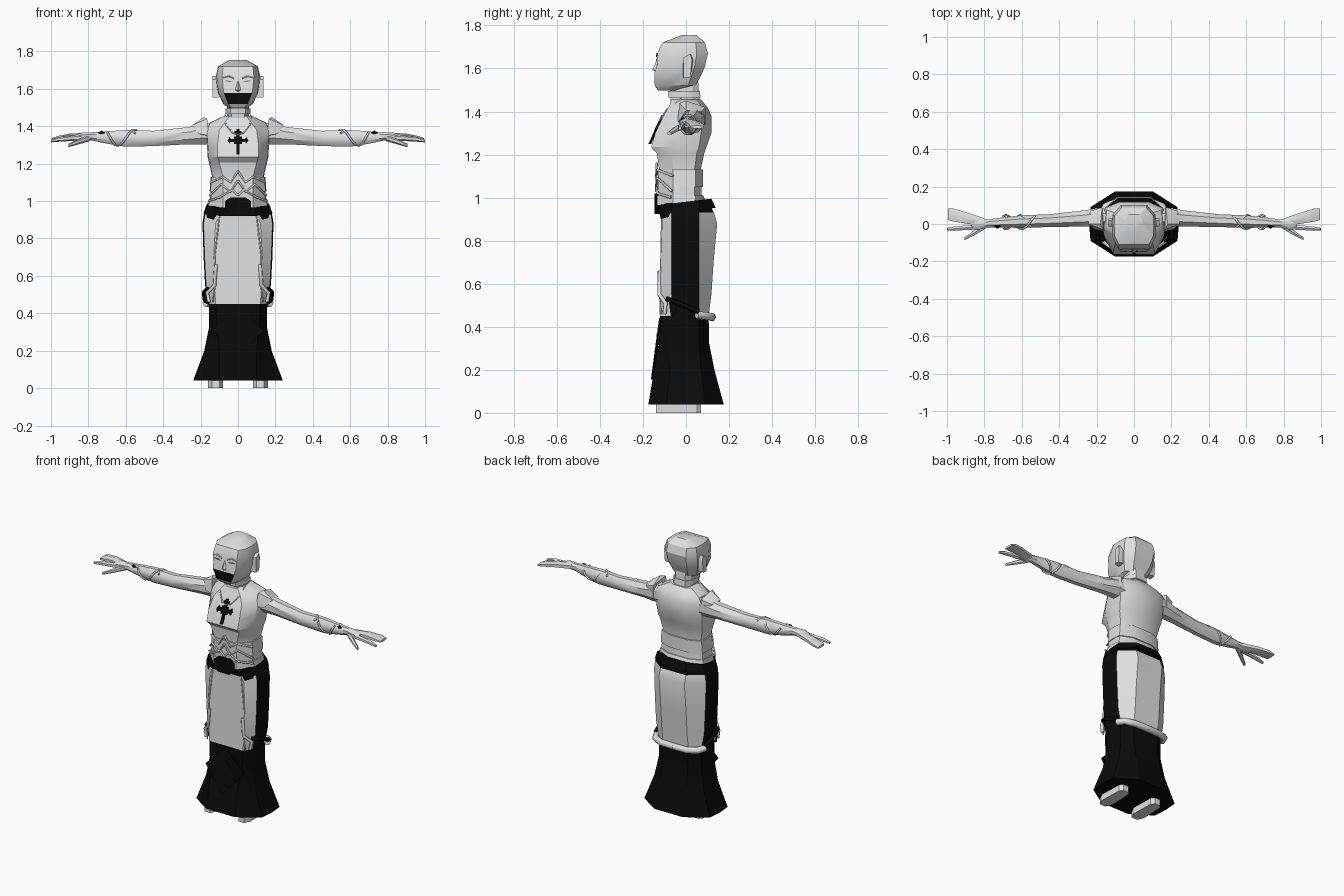
import bpy, bmesh, math
from mathutils import Vector


def material(name, v):
    m = bpy.data.materials.new(name)
    m.diffuse_color = (v, v, v, 1)
    return m


WHITE = material("pale_grey", 0.75)
BLACK = material("black", 0.003)
GREY = material("mid_grey", 0.25)


def finish(name, bm, mats, angle=32):
    bmesh.ops.recalc_face_normals(bm, faces=bm.faces)
    me = bpy.data.meshes.new(name)
    bm.to_mesh(me)
    bm.free()
    for m in mats:
        me.materials.append(m)
    for p in me.polygons:
        p.use_smooth = True
    me.set_sharp_from_angle(angle=math.radians(angle))
    ob = bpy.data.objects.new(name, me)
    bpy.context.collection.objects.link(ob)
    return ob


def loft(name, rings, mats, rule=None, angle=32):
    """Skin closed rings; rule(row, segment) picks the colour."""
    bm = bmesh.new()
    vs = [[bm.verts.new(p) for p in r] for r in rings]
    n = len(rings[0])
    for i in range(len(vs) - 1):
        for j in range(n):
            k = (j + 1) % n
            f = bm.faces.new((vs[i][j], vs[i][k], vs[i + 1][k], vs[i + 1][j]))
            if rule:
                f.material_index = rule(i, min(j, n - 1 - j))
    bm.faces.new(vs[0])
    bm.faces.new(vs[-1])
    return finish(name, bm, mats, angle)


def section(z, w, yf, yb, fx, bx, y1, y2):
    """Mirrored body cross-section: front, side and back points."""
    half = [(0, yf), (fx, yf), (w * .97, y1), (w, (y1 + y2) / 2),
            (w * .97, y2), (bx, yb), (0, yb)]
    pts = half + [(-x, y) for x, y in half[-2:0:-1]]
    return [Vector((x, y, z)) for x, y in pts]


def hull(name, pts, mat, pair=False, sym=False):
    """Convex solid; sym mirrors its points, pair makes left and right."""
    if sym:
        pts = pts + [(-x, y, z) for x, y, z in pts if x]
    for s, side in ((1, "_left"), (-1, "_right")) if pair else ((1, ""),):
        bm = bmesh.new()
        for x, y, z in pts:
            bm.verts.new((s * x, y, z))
        bmesh.ops.convex_hull(bm, input=bm.verts)
        bmesh.ops.dissolve_limit(bm, angle_limit=.02, verts=bm.verts, edges=bm.edges)
        finish(name + side, bm, [mat], 25)


def tube(name, pts, r, mat):
    """Mirrored pair of round cords."""
    cu = bpy.data.curves.new(name, 'CURVE')
    cu.dimensions = '3D'
    cu.bevel_depth, cu.bevel_resolution, cu.use_fill_caps = r, 1, True
    for s in (1, -1):
        sp = cu.splines.new('POLY')
        sp.points.add(len(pts) - 1)
        for p, (x, y, z) in zip(sp.points, pts):
            p.co = (s * x, y, z, 1)
    cu.materials.append(mat)
    bpy.context.collection.objects.link(bpy.data.objects.new(name, cu))


def limb(name, rings, n=8):
    """Pair of limbs running along x: (x, y, z, half depth, half height)."""
    for s, side in ((1, "_left"), (-1, "_right")):
        loft(name + side, [[Vector((s * x, y + ry * math.cos(a), z + rz * math.sin(a)))
             for a in (2 * math.pi * (k + .5) / n for k in range(n))]
             for x, y, z, ry, rz in rings], [WHITE], angle=40)


# skirt: black with pale front and back panels
skirt = [(.04, .24, -.175, .175, .10, .10, -.09, .09),
         (.20, .18, -.148, .132, .10, .09, -.075, .07),
         (.32, .156, -.125, .108, .11, .09, -.07, .06),
         (.45, .156, -.12, .105, .12, .09, -.068, .06),
         (.55, .176, -.12, .118, .125, .09, -.068, .06),
         (.70, .184, -.116, .128, .13, .09, -.068, .06),
         (.88, .190, -.112, .145, .12, .09, -.068, .06),
         (.93, .182, -.112, .130, .10, .09, -.068, .06),
         (.975, .160, -.118, .105, .09, .08, -.068, .06)]
loft("skirt", [section(*s) for s in skirt], [BLACK, WHITE],
     lambda i, s: int(3 <= i <= 6 and s in (0, 1, 4, 5)))

# belt, tilted up at the back, with a front buckle
belt = [section(.93, .184, -.122, .138, .10, .09, -.068, .06),
        section(.975, .168, -.130, .118, .09, .08, -.068, .06)]
for ring in belt:
    for p in ring:
        p.z += .12 * (p.y + .05)
loft("belt", belt, [BLACK])
hull("buckle", [(.07, y, z) for y in (-.12, -.142) for z in (.95, 1.0)]
     + [(.04, y, z) for y in (-.12, -.146) for z in (.925, 1.02)], BLACK, sym=True)
hull("hip_patch", [(.10, -.10, .97), (.17, -.06, .975), (.18, -.06, .915), (.13, -.118, .90),
                   (.10, -.125, .95), (.12, -.125, .965)], BLACK, pair=True)

# skirt trim
tube("apron_edge", [(.10, -.112, .92), (.125, -.116, .70), (.122, -.121, .55), (.135, -.118, .46)], .004, WHITE)
tube("front_ribbon", [(.118, -.122, .66), (.125, -.124, .55), (.165, -.095, .51), (.155, -.10, .46)], .010, WHITE)
tube("side_cord", [(.162, -.09, .53), (.18, -.05, .515), (.18, 0, .495), (.176, .06, .47)], .012, BLACK)
hull("side_knot", [(.15, -.07, .44), (.185, -.05, .46), (.19, -.04, .52), (.17, -.08, .52)], BLACK, pair=True)
tube("back_band", [(.172, .05, .455), (.15, .095, .45), (.09, .118, .445), (0, .12, .445)], .020, WHITE)
for k, nm in ((1, "diamond_panel"), (.45, "diamond_inlay")):
    o = .004 if k < 1 else 0
    hull(nm, [(0, y - o - .038 * k, .31 - .155 * k) for y in (-.125, -.115)]
         + [(.135 * k, y - o - .012, .31) for y in (-.125, -.115)]
         + [(0, y - o - .012 * (1 - k), .31 + .13 * k) for y in (-.125, -.115)], BLACK, sym=True)

# feet
hull("foot", [(x, y, z) for z in (0, .07) for x, y in
     ((.10, -.14), (.14, -.14), (.16, -.10), (.155, .05), (.14, .07), (.10, .07), (.085, .05), (.08, -.10))],
     WHITE, pair=True)

# torso
torso = [(.94, .150, -.115, .085, .08, .07, -.06, .04),
         (1.02, .150, -.130, .072, .08, .07, -.06, .04),
         (1.13, .138, -.125, .068, .08, .07, -.06, .04),
         (1.205, .155, -.135, .085, .10, .08, -.07, .05),
         (1.235, .162, -.162, .095, .11, .08, -.075, .06),
         (1.30, .166, -.143, .118, .11, .08, -.06, .07),
         (1.38, .172, -.105, .118, .10, .08, -.03, .08),
         (1.42, .150, -.080, .100, .07, .07, -.02, .075),
         (1.455, .075, -.068, .070, .045, .04, -.02, .05)]
loft("torso", [section(*t) for t in torso], [WHITE])
loft("corset_band", [section(z, w, -.131, .078, .08, .07, -.06, .045)
                     for z, w in ((1.05, .152), (1.13, .146))], [WHITE])
loft("waistband", [section(z, w, -.134, yb, .08, .07, -.06, .045)
                   for z, w, yb in ((.965, .163, .10), (1.01, .156, .08))], [WHITE])
tube("upper_trim", [(.147, -.06, 1.10), (.08, -.132, 1.13), (.04, -.135, 1.10), (0, -.136, 1.16)], .006, WHITE)
tube("lower_trim", [(.152, -.065, 1.03), (.09, -.132, 1.09), (.04, -.136, 1.05), (0, -.138, 1.11)], .006, WHITE)
tube("hip_trim", [(.156, -.07, 1.0), (.10, -.132, 1.02), (.03, -.138, 1.06), (0, -.138, 1.03)], .006, WHITE)
hull("shoulder_guard", [(.155, -.04, 1.35), (.165, -.03, 1.44), (.18, 0, 1.45), (.245, .0, 1.405),
                        (.235, .07, 1.40), (.17, .09, 1.42), (.17, .09, 1.34), (.21, -.03, 1.36)], WHITE, pair=True)

# arms and hands
limb("arm", [(.13, .035, 1.36, .055, .06), (.20, .035, 1.36, .055, .062), (.26, .03, 1.35, .047, .05),
             (.45, .018, 1.335, .037, .044), (.60, .013, 1.335, .036, .048), (.70, .008, 1.34, .03, .036),
             (.78, .003, 1.346, .023, .024), (.83, 0, 1.346, .032, .022), (.87, .005, 1.34, .03, .015)])
limb("fingers", [(.80, .008, 1.346, .025, .02), (.90, .033, 1.343, .035, .018),
                 (.96, .047, 1.335, .04, .014), (.995, .052, 1.328, .036, .008)], 6)
limb("forefinger", [(.82, -.015, 1.34, .016, .016), (.90, -.02, 1.335, .014, .014),
                    (.96, -.025, 1.33, .013, .013), (1.0, -.028, 1.322, .008, .008)], 6)
limb("thumb", [(.79, -.008, 1.338, .016, .016), (.85, -.045, 1.318, .016, .014),
               (.905, -.078, 1.298, .010, .009)], 6)


def wrap(x0, x1, phase):
    return [(x0 + (x1 - x0) * t / 10, .01 + .038 * math.cos(phase + t * math.pi / 5),
             1.338 + .046 * (1 - t * .02) * math.sin(phase + t * math.pi / 5)) for t in range(11)]


tube("forearm_wrap", wrap(.53, .70, .6), .006, WHITE)
tube("forearm_cross_wrap", wrap(.70, .55, 2.4), .006, WHITE)
hull("wrap_stud", [(.73 + dx, -.012 + dy, 1.365 + dz) for dx, dy, dz in
     ((.02, 0, 0), (-.02, 0, 0), (0, .012, 0), (0, -.014, 0), (0, 0, .012), (0, 0, -.012))], BLACK, pair=True)

# neck, collar and necklace
loft("neck", [section(z, .06, yf, yb, .035, .035, -.03, .03)
              for z, yf, yb in ((1.42, -.07, .065), (1.56, -.08, .055))], [WHITE])
loft("collar", [section(z, .068, yf, yb, .04, .04, -.03, .03)
                for z, yf, yb in ((1.465, -.082, .068), (1.495, -.085, .064))], [WHITE])
tube("necklace", [(.068, -.02, 1.46), (.065, -.088, 1.41), (.03, -.118, 1.365), (0, -.125, 1.355)], .004, WHITE)


def on_chest(x, z, d):
    return (x, -.143 - (1.30 - z) * .45 - d, z)


def cross_bar(name, x, z0, z1):
    hull(name, [on_chest(x, z, d) for z in (z0, z1) for d in (-.004, .009)], BLACK, sym=True)


cross_bar("pendant_upright", .008, 1.25, 1.385)
cross_bar("pendant_bar", .045, 1.317, 1.333)
cross_bar("pendant_tip_top", .018, 1.362, 1.374)
cross_bar("pendant_centre", .022, 1.305, 1.345)
hull("pendant_tip", [on_chest(x, z, d) for x, z in ((.035, 1.325), (.045, 1.343), (.055, 1.325), (.045, 1.307))
                     for d in (-.004, .01)], BLACK, pair=True)

# head with a black mouth cover
head = [(1.498, .050, -.130, -.03, .035, .03, -.09, -.05),
        (1.52, .080, -.145, .045, .052, .045, -.08, .01),
        (1.578, .106, -.147, .075, .075, .06, -.07, .03),
        (1.61, .112, -.136, .088, .08, .065, -.07, .04),
        (1.67, .118, -.133, .102, .085, .07, -.07, .05),
        (1.72, .106, -.110, .088, .08, .065, -.065, .045),
        (1.755, .045, -.02, .05, .03, .03, 0, .03)]
loft("head", [section(*h) for h in head], [WHITE, BLACK], lambda i, s: int(i == 1 and s == 0), 28)
hull("ear", [(x, y, z) for x, k in ((.10, 1), (.136, .8)) for y, z in
     ((-.015 * k, 1.555), (.02, 1.56), (.035 * k, 1.64), (.02, 1.668), (-.012, 1.65))], WHITE, pair=True)
hull("nose", [(0, -.134, 1.645), (0, -.156, 1.595), (.018, -.138, 1.59), (0, -.142, 1.583)], WHITE, sym=True)
tube("brow", [(.02, -.135, 1.655), (.05, -.135, 1.668), (.085, -.130, 1.66)], .004, WHITE)
hull("eye", [(x, y, z) for y in (-.13, -.139) for x, z in
     ((.028, 1.638), (.05, 1.645), (.075, 1.643), (.05, 1.637))], GREY, pair=True)
